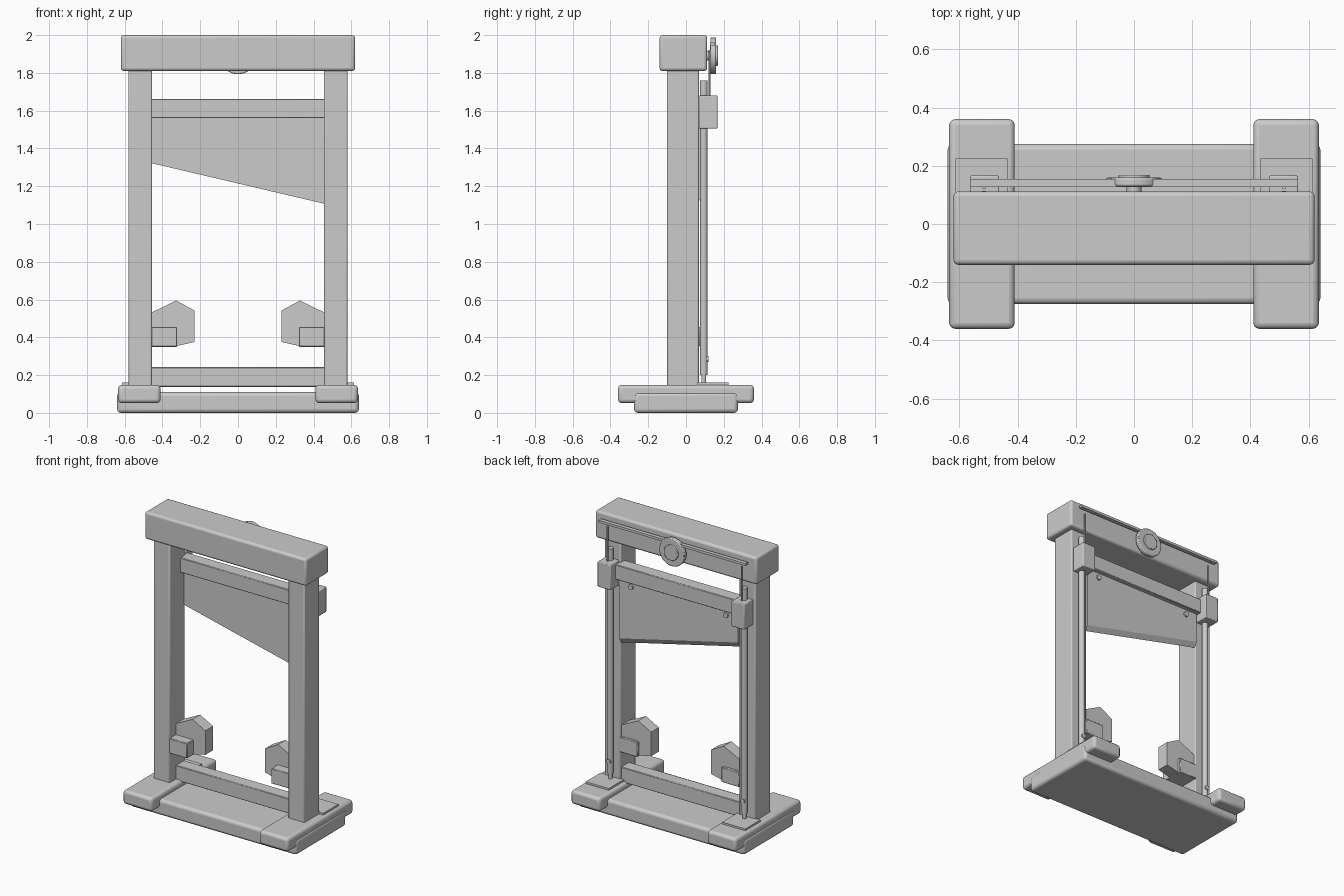
import bpy, bmesh, math

if "Cube" in bpy.data.objects:
    bpy.data.objects.remove(bpy.data.objects["Cube"])

grey = bpy.data.materials.new("plain grey")
grey.diffuse_color = (0.6, 0.6, 0.6, 1)
grey.use_nodes = True
grey.node_tree.nodes["Principled BSDF"].inputs["Base Color"].default_value = grey.diffuse_color


def finish(name, bm, bevel=0.0, segments=3):
    bmesh.ops.recalc_face_normals(bm, faces=bm.faces)
    mesh = bpy.data.meshes.new(name)
    bm.to_mesh(mesh)
    bm.free()
    ob = bpy.data.objects.new(name, mesh)
    bpy.context.collection.objects.link(ob)
    mesh.materials.append(grey)
    if bevel:
        mod = ob.modifiers.new("rounded edges", 'BEVEL')
        mod.width, mod.segments = bevel, segments
    bpy.ops.object.select_all(action='DESELECT')
    ob.select_set(True)
    bpy.context.view_layer.objects.active = ob
    bpy.ops.object.shade_smooth_by_angle(angle=math.radians(35))
    return ob


def box(name, x, y, z, bevel=0.0, segments=3):
    bm = bmesh.new()
    bmesh.ops.create_cube(bm, size=1)
    for v in bm.verts:
        for i, (a, b) in enumerate((sorted(x), y, z)):
            v.co[i] = (a + b) / 2 + v.co[i] * (b - a)
    return finish(name, bm, bevel, segments)


def prism(name, points, y0, y1):
    """Extrude an (x, z) outline from y0 to y1."""
    bm = bmesh.new()
    face = bm.faces.new([bm.verts.new((x, y0, z)) for x, z in points])
    out = bmesh.ops.extrude_face_region(bm, geom=[face])
    for v in out["geom"]:
        if isinstance(v, bmesh.types.BMVert):
            v.co.y = y1
    return finish(name, bm)


def cylinder(name, centre, r, length, axis='Z', sides=24, bevel=0.0):
    bm = bmesh.new()
    bmesh.ops.create_cone(bm, cap_ends=True, segments=sides, radius1=r, radius2=r, depth=length)
    for v in bm.verts:
        x, y, z = v.co
        if axis == 'Y':
            x, y, z = x, -z, y
        v.co = (x + centre[0], y + centre[1], z + centre[2])
    return finish(name, bm, bevel, 2)


# Base, top beam and lower crossbar
box("base", (-0.64, 0.64), (-0.275, 0.275), (0, 0.11), 0.02)
box("top_beam", (-0.62, 0.62), (-0.14, 0.112), (1.81, 2.0), 0.016)
box("lower_crossbar", (-0.46, 0.46), (-0.03, 0.06), (0.138, 0.242), 0.004, 1)

for s, side in ((-1, "left"), (1, "right")):
    def span(a, b):
        return (s * a, s * b)
    # Frame
    box(side + "_foot", span(0.41, 0.635), (-0.36, 0.36), (0.052, 0.148), 0.02)
    box(side + "_post", span(0.455, 0.58), (-0.1, 0.068), (0.14, 1.82), 0.008, 2)
    box(side + "_floor_plate", span(0.435, 0.613), (0.06, 0.225), (0.14, 0.161))
    # Guide rod, its fittings and the slider that runs on it
    cylinder(side + "_guide_rod", (s * 0.515, 0.094, 0.98), 0.02, 1.56)
    cylinder(side + "_rod_foot", (s * 0.515, 0.094, 0.18), 0.013, 0.06)
    cylinder(side + "_rod_bolt", (s * 0.515, 0.106, 0.285), 0.016, 0.024, 'Y', 12)
    cylinder(side + "_cord", (s * 0.515, 0.125, 1.79), 0.006, 0.26, sides=10)
    box(side + "_slider", span(0.463, 0.564), (0.068, 0.166), (1.505, 1.68), 0.005, 2)
    # Side clamp: faceted cheek held by a block
    outline = [(0.46, 0.53), (0.328, 0.595), (0.23, 0.542), (0.23, 0.375), (0.33, 0.353), (0.46, 0.365)]
    prism(side + "_clamp_cheek", [(s * x, z) for x, z in outline], -0.03, 0.055)
    box(side + "_clamp_block", span(0.322, 0.46), (-0.098, 0.073), (0.35, 0.455), 0.004, 1)
    cylinder(side + "_blade_bolt", (s * 0.365, 0.083, 1.525), 0.018, 0.016, 'Y', 12)

# Weight bar and slanted blade, ground to an edge at the back
box("weight_bar", (-0.47, 0.47), (0.02, 0.11), (1.56, 1.663), 0.004, 1)
blade = prism("blade", [(-0.457, 1.6), (0.457, 1.6), (0.457, 1.107), (-0.457, 1.322)], 0.06, 0.08)
for v in blade.data.vertices:
    if v.co.y > 0.07 and v.co.z < 1.5:
        v.co.z += 0.035

# Cord rail and pulley wheel behind the beam
box("cord_rail", (-0.563, 0.563), (0.127, 0.154), (1.945, 1.962))
cylinder("pulley_wheel", (0, 0.144, 1.89), 0.097, 0.03, 'Y', 32, 0.006)
cylinder("pulley_hub", (0, 0.148, 1.89), 0.054, 0.042, 'Y', 24, 0.004)
cylinder("pulley_axle", (0, 0.13, 1.89), 0.025, 0.06, 'Y', 16)
